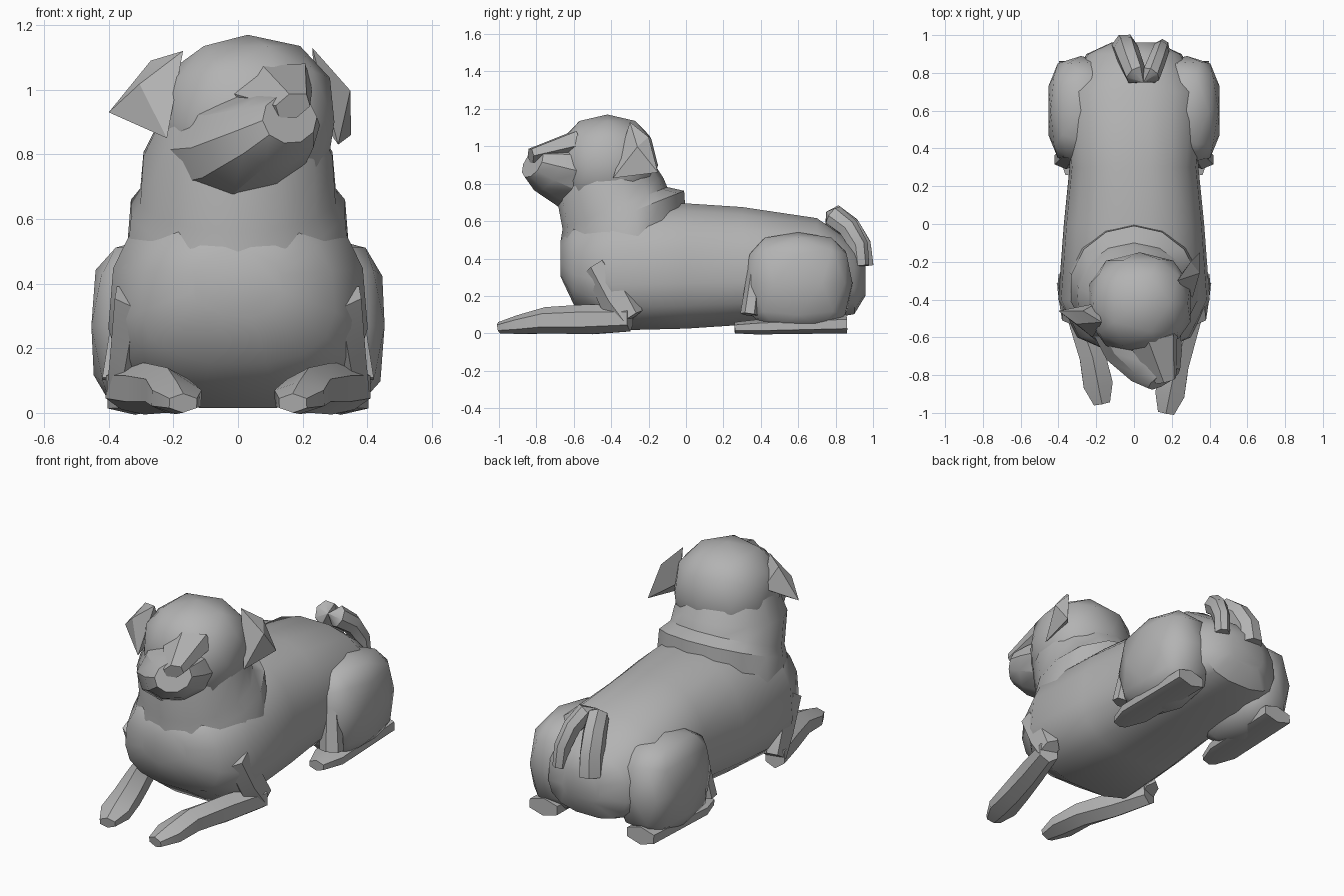
import bpy, bmesh, math
from mathutils import Vector

cube = bpy.data.objects.get("Cube")
if cube:
    bpy.data.objects.remove(cube, do_unlink=True)

grey = bpy.data.materials.new("plain_grey")
grey.use_nodes = True
colour = (0.45, 0.45, 0.45, 1)
grey.diffuse_color = colour
grey.node_tree.nodes["Principled BSDF"].inputs["Base Color"].default_value = colour


def finish(name, bm, angle):
    """Turn a bmesh into a shaded object with the one material."""
    bmesh.ops.recalc_face_normals(bm, faces=bm.faces)
    mesh = bpy.data.meshes.new(name)
    bm.to_mesh(mesh)
    bm.free()
    mesh.materials.append(grey)
    part = bpy.data.objects.new(name, mesh)
    bpy.context.collection.objects.link(part)
    bpy.ops.object.select_all(action="DESELECT")
    part.select_set(True)
    bpy.context.view_layer.objects.active = part
    bpy.ops.object.shade_smooth_by_angle(angle=math.radians(angle))


def skin(name, rings, angle):
    """Bridge equal rings of points and cap both ends."""
    bm = bmesh.new()
    loops = [[bm.verts.new(point) for point in ring] for ring in rings]
    for near, far in zip(loops, loops[1:]):
        for i in range(len(near)):
            bm.faces.new((near[i - 1], near[i], far[i], far[i - 1]))
    bm.faces.new(loops[0])
    bm.faces.new(loops[-1])
    finish(name, bm, angle)


def circle(sides):
    turns = [math.tau * (i + 0.5) / sides for i in range(sides)]
    return [(math.cos(turn), math.sin(turn)) for turn in turns]


def soften(value, power):
    return math.copysign(abs(value) ** power, value)


def tube(name, stations, up=(0, 0, 1), sides=6, angle=30):
    """Loft along a path; each station is a point, half width and half height."""
    points = [Vector(point) for point, width, height in stations]
    last = len(points) - 1
    rings = []
    for k, (point, width, height) in enumerate(stations):
        along = (points[min(k + 1, last)] - points[max(k - 1, 0)]).normalized()
        side = along.cross(Vector(up)).normalized()
        top = side.cross(along)
        rings.append([points[k] + side * c * width + top * s * height for c, s in circle(sides)])
    skin(name, rings, angle)


def blob(name, centre, radii, power=1.0):
    """Faceted ball; a lower power makes it boxier."""
    bm = bmesh.new()
    bmesh.ops.create_icosphere(bm, subdivisions=2, radius=1)
    for vert in bm.verts:
        vert.co = Vector(c + soften(v, power) * r for c, v, r in zip(centre, vert.co, radii))
    finish(name, bm, 40)


def flap(name, outline, inner, bulge):
    """Thin ear: a rim joined to an inner point and a raised outer point."""
    bm = bmesh.new()
    rim = [bm.verts.new(point) for point in outline]
    middle = sum((vert.co for vert in rim), Vector()) / len(rim)
    peaks = bm.verts.new(middle + Vector(bulge)), bm.verts.new(inner)
    for peak in peaks:
        for i in range(len(rim)):
            bm.faces.new((rim[i - 1], rim[i], peak))
    finish(name, bm, 30)


# Torso, slightly boxy and narrower towards the back line
torso = []
for y, low, high, width in [(-0.67, 0.3, 0.5, 0.14), (-0.6, 0.15, 0.6, 0.3), (-0.4, 0.01, 0.7, 0.4),
                            (0, 0.02, 0.7, 0.37), (0.3, 0.04, 0.68, 0.34), (0.7, 0.06, 0.62, 0.37),
                            (0.9, 0.1, 0.48, 0.25), (0.96, 0.2, 0.4, 0.12)]:
    middle, half = (low + high) / 2, (high - low) / 2
    torso.append([(width * soften(c, 0.8) * (1 - s / 10), y, middle + half * soften(s, 0.8))
                  for c, s in circle(16)])
skin("torso", torso, 40)

# Neck with a sloping skin roll, tucked into the skull
neck = []
for z, y, width, length, slope in [(0.4, -0.32, 0.36, 0.33, 0.2), (0.63, -0.34, 0.34, 0.33, 0.4),
                                   (0.67, -0.38, 0.31, 0.28, 0.4), (0.8, -0.41, 0.3, 0.29, 0.1),
                                   (1, -0.43, 0.2, 0.2, 0)]:
    neck.append([(c * width, y + s * length, z + slope * s * length) for c, s in circle(14)])
skin("neck", neck, 40)
blob("skull", (0.03, -0.42, 0.9), (0.28, 0.27, 0.27), power=0.85)

# Short muzzle, turned and tilted to the left
tilt = (-0.35, 0, 0.94)
tube("muzzle", [((0, -0.48, 0.84), 0.25, 0.18), ((0.05, -0.63, 0.84), 0.22, 0.16),
                ((0.12, -0.75, 0.88), 0.16, 0.12), ((0.16, -0.82, 0.91), 0.1, 0.08)], tilt, sides=10)
tube("nose_fold", [((0.1, -0.6, 1), 0.15, 0.08), ((0.17, -0.83, 0.95), 0.06, 0.04)], tilt)
blob("right_jowl", (-0.1, -0.53, 0.78), (0.13, 0.12, 0.11))

# Folded ears, one on each side of the turned head
flap("right_ear", [(-0.17, -0.52, 1.12), (-0.27, -0.46, 1.09), (-0.4, -0.46, 0.93),
                   (-0.22, -0.6, 0.85)], inner=(-0.2, -0.42, 0.96), bulge=(-0.04, -0.02, 0.02))
flap("left_ear", [(0.23, -0.3, 1.13), (0.31, -0.39, 0.83), (0.35, -0.15, 0.86),
                  (0.3, -0.2, 1.05)], inner=(0.24, -0.28, 0.93), bulge=(0.05, 0, 0.03))

# Legs: the left front paw reaches a little further
for side, sign, reach in (("left", 1, -1), ("right", -1, -0.95)):
    elbow = Vector((sign * 0.36, -0.3, 0.08))
    wrist = Vector((sign * 0.22, reach + 0.25, 0.07))
    toes = Vector((sign * 0.17, reach, 0.03))
    shoulder = Vector((sign * 0.31, -0.48, 0.36))
    tube(side + "_upper_arm", [(shoulder, 0.08, 0.07), (shoulder.lerp(elbow, 0.6), 0.06, 0.1),
                               (elbow, 0.05, 0.08)], up=(0, 1, 0))
    tube(side + "_forearm", [(elbow, 0.06, 0.07), (elbow.lerp(wrist, 0.5), 0.07, 0.08),
                             (wrist, 0.08, 0.07), (wrist.lerp(toes, 0.6), 0.09, 0.05),
                             (toes, 0.05, 0.03)])
    blob(side + "_haunch", (sign * 0.28, 0.6, 0.27), (0.18, 0.29, 0.27), power=0.7)
    knee = Vector((sign * 0.36, 0.34, 0.1))
    hip = Vector((sign * 0.33, 0.38, 0.4))
    tube(side + "_thigh_edge", [(hip, 0.05, 0.04), (knee, 0.07, 0.05)], up=(0, 1, 0))
    heel = Vector((sign * 0.31, 0.86, 0.05))
    toes = Vector((sign * 0.32, 0.26, 0.03))
    tube(side + "_hind_foot", [(heel, 0.1, 0.05), (heel.lerp(toes, 0.8), 0.1, 0.04), (toes, 0.05, 0.03)])

# Curled tail arching forward, then back down on the left
tail = []
for step in range(9):
    t = step / 8
    arch = math.sin(math.pi * t)
    point = (0.05 - 0.1 * math.cos(math.pi * t), 0.93 - 0.18 * arch ** 3, 0.36 + 0.29 * arch)
    tail.append((point, 0.08 - 0.03 * t, 0.07 - 0.03 * t))
tube("tail", tail, up=(1, 0, 0), sides=7, angle=40)
